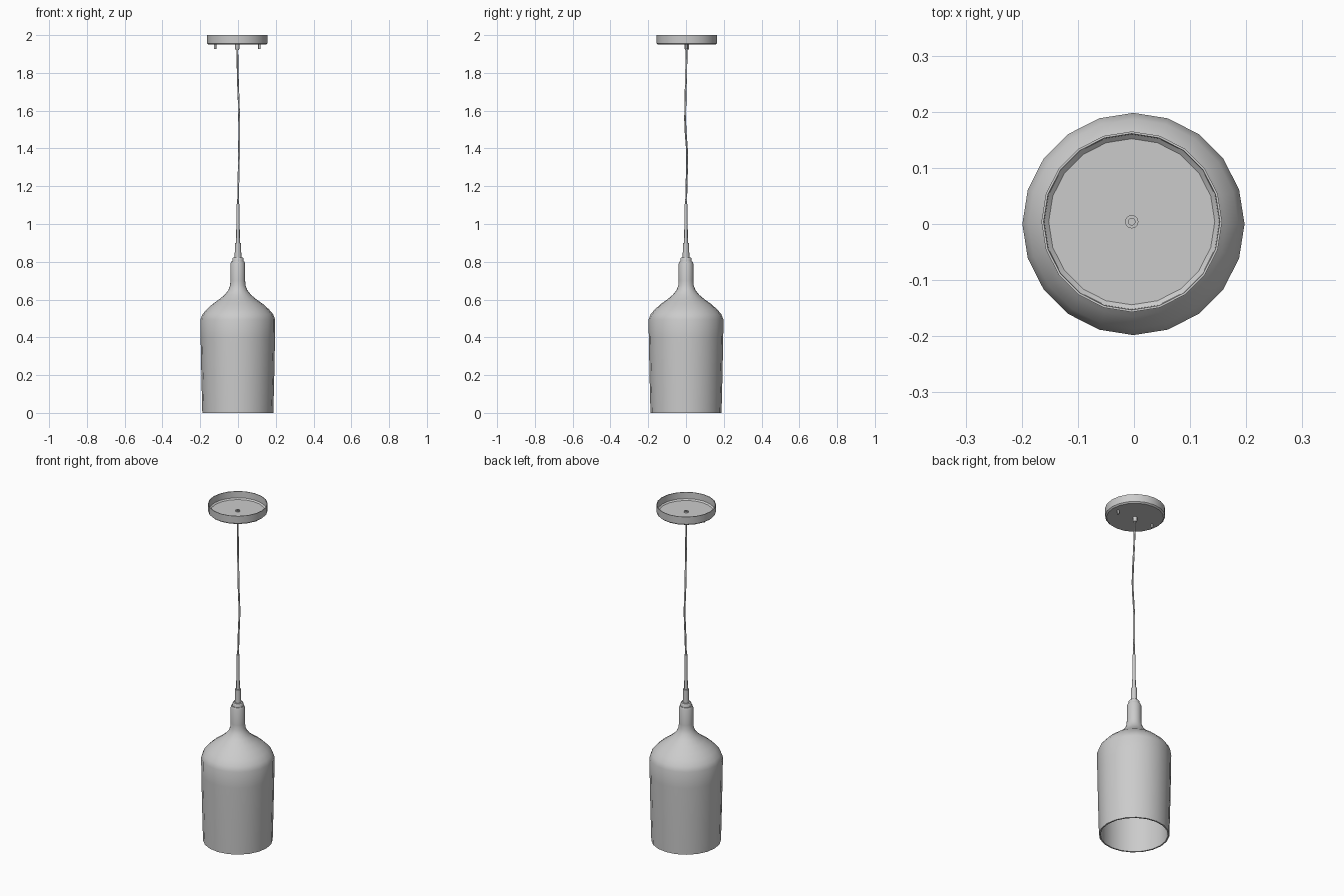
import bpy, math
from mathutils import Matrix, Vector

cube = bpy.data.objects.get("Cube")
if cube:
    bpy.data.objects.remove(cube)

grey = bpy.data.materials.new("light_grey")
grey.use_nodes = True
colour = (0.6, 0.6, 0.6, 1)
grey.diffuse_color = colour
grey.node_tree.nodes["Principled BSDF"].inputs["Base Color"].default_value = colour


def finish(obj, angle=40):
    obj.data.materials.append(grey)
    bpy.ops.object.select_all(action="DESELECT")
    obj.select_set(True)
    bpy.context.view_layer.objects.active = obj
    bpy.ops.object.shade_smooth_by_angle(angle=math.radians(angle))
    return obj


def lathe(name, profile, sides, centre=(0, 0)):
    """Spin (radius, height) points, given counter-clockwise, about a vertical axis."""
    verts, rings, faces = [], [], []
    for r, z in profile:
        start = len(verts)
        count = 1 if r == 0 else sides
        for i in range(count):
            a = math.tau * i / sides
            verts.append((centre[0] + r * math.cos(a), centre[1] + r * math.sin(a), z))
        rings.append([start + i % count for i in range(sides)])
    for low, high in zip(rings, rings[1:]):
        for i in range(sides):
            j = (i + 1) % sides
            quad = [low[i], low[j], high[j], high[i]]
            faces.append(list(dict.fromkeys(quad)))
    mesh = bpy.data.meshes.new(name)
    mesh.from_pydata(verts, [], faces)
    mesh.update()
    obj = bpy.data.objects.new(name, mesh)
    bpy.context.collection.objects.link(obj)
    return finish(obj)


# Hollow bottle-shaped shade, open at the bottom
outer = [(0.188, 0), (0.193, 0.2), (0.197, 0.4), (0.198, 0.495), (0.187, 0.522),
         (0.165, 0.548), (0.135, 0.575), (0.1, 0.6), (0.07, 0.625), (0.05, 0.65),
         (0.041, 0.675), (0.039, 0.7), (0.039, 0.79), (0.034, 0.802), (0, 0.802)]
inner = [(0, 0.64), (0.04, 0.635), (0.09, 0.595), (0.155, 0.545), (0.187, 0.49),
         (0.187, 0.4), (0.18, 0)]
lathe("shade", inner + outer, 20, (-0.001, 0))

# Cord grip stacked above the neck
lathe("neck_collar", [(0.03, 0.795), (0.03, 0.815), (0.026, 0.822), (0, 0.822)], 16)
lathe("ferrule", [(0.018, 0.815), (0.016, 0.9), (0, 0.9)], 12)
lathe("stem", [(0.01, 0.895), (0.008, 1.105), (0, 1.105)], 12)

# Ceiling canopy: shallow cup open at the top
hub = (-0.004, 0.004)
lathe("canopy", [(0, 1.949), (0.152, 1.949), (0.16, 1.956), (0.161, 2.0),
                 (0.157, 2.0), (0.156, 1.962), (0.148, 1.955), (0, 1.955)], 20, hub)
lathe("canopy_grommet", [(0, 1.922), (0.009, 1.922), (0.012, 1.93), (0.012, 1.962),
                         (0.006, 1.962), (0.006, 1.957), (0, 1.957)], 12, hub)
for side, label in ((1, "left"), (-1, "right")):
    lathe(label + "_canopy_screw", [(0, 1.927), (0.006, 1.927), (0.006, 1.95)], 10,
          (hub[0] + side * 0.117, hub[1]))

# Slightly wavy hanging cord
path = [(-0.004, 0.004, 1.94), (-0.001, 0, 1.78), (0.005, -0.004, 1.6),
        (0.006, -0.004, 1.53), (0.005, 0.006, 1.36), (0.002, 0.003, 1.22), (0, 0, 1.09)]
curve = bpy.data.curves.new("cord", "CURVE")
curve.dimensions = "3D"
curve.bevel_depth = 0.005
curve.bevel_resolution = 1
curve.use_fill_caps = True
spline = curve.splines.new("BEZIER")
spline.bezier_points.add(len(path) - 1)
for point, co in zip(spline.bezier_points, path):
    point.co = co
    point.handle_left_type = point.handle_right_type = "AUTO"
spline.resolution_u = 4
cord = bpy.data.objects.new("cord", curve)
bpy.context.collection.objects.link(cord)
bpy.ops.object.select_all(action="DESELECT")
cord.select_set(True)
bpy.context.view_layer.objects.active = cord
bpy.ops.object.convert(target="MESH")
finish(bpy.context.view_layer.objects.active, 60)
